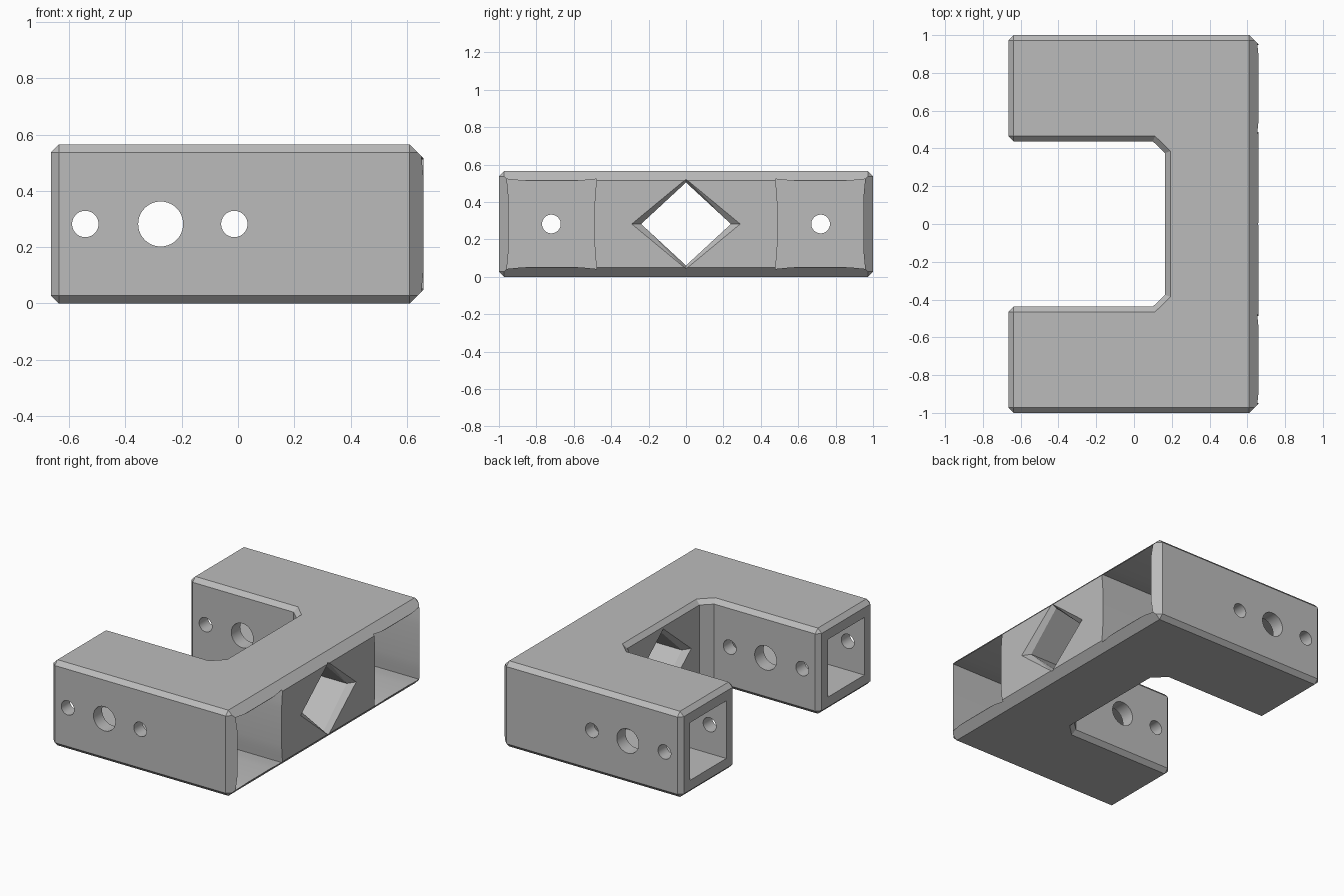
import bpy, bmesh
from math import cos, sin, pi, radians

cube = bpy.data.objects.get("Cube")
if cube:
    bpy.data.objects.remove(cube, do_unlink=True)

HEIGHT = 0.565
MID = HEIGHT / 2
ARM = 0.72            # centre line of each arm
C, E = 0.028, 0.05    # small chamfer, right end chamfer

grey = bpy.data.materials.new("plain_grey")
grey.use_nodes = True
grey.diffuse_color = (0.5, 0.5, 0.5, 1)
grey.node_tree.nodes["Principled BSDF"].inputs["Base Color"].default_value = (0.5, 0.5, 0.5, 1)


def loft(name, rings):
    """Closed solid through matching rings of points."""
    bm = bmesh.new()
    loops = [[bm.verts.new(p) for p in ring] for ring in rings]
    n = len(loops[0])
    for a, b in zip(loops, loops[1:]):
        for i in range(n):
            j = (i + 1) % n
            bm.faces.new((a[i], a[j], b[j], b[i]))
    bm.faces.new(loops[0][::-1])
    bm.faces.new(loops[-1])
    bmesh.ops.remove_doubles(bm, verts=bm.verts, dist=0.0005)
    bmesh.ops.recalc_face_normals(bm, faces=bm.faces)
    mesh = bpy.data.meshes.new(name)
    bm.to_mesh(mesh)
    bm.free()
    mesh.materials.append(grey)
    obj = bpy.data.objects.new(name, mesh)
    bpy.context.collection.objects.link(obj)
    return obj


def outline(z, d, e):
    """C-shaped outline, inset by d, and by e along the right end."""
    half = [(0.165 + d, 0.375 + 0.41 * d), (0.10 + 0.41 * d, 0.437 + d),
            (C - 0.665, 0.437 + d), (d - 0.665, 0.437 + C),
            (d - 0.665, 1 - C), (C - 0.665, 1 - d),
            (0.66 - E, 1 - d), (0.66 - e, min(1 - E + e, 1 - d))]
    pts = half + [(x, -y) for x, y in reversed(half)]
    return [(x, y, z) for x, y in pts]


def along_x(name, shape, stations, y=0):
    """Cutter along x; stations are (x, width scale, height scale)."""
    return loft(name, [[(x, y + u * a, MID + v * b) for u, v in shape]
                       for x, a, b in stations])


def circle(r, n=40):
    return [(r * cos(2 * pi * i / n), r * sin(2 * pi * i / n)) for i in range(n)]


# Chamfered C-shaped body
layers = [(0, C, E), (C, 0, E - C), (E, 0, 0)]
rings = [outline(*l) for l in layers]
rings += [outline(HEIGHT - z, d, e) for z, d, e in reversed(layers)]
body = loft("bracket_body", rings)

square = [(1, 1), (-1, 1), (-1, -1), (1, -1)]
diamond = [(1, 0), (0, 1), (-1, 0), (0, -1)]

# Pocket shape: square with corners relieved slightly outwards
corner = [(0.23, 0.12), (0.233, 0.17), (0.237, 0.21), (0.24, 0.24),
          (0.21, 0.237), (0.17, 0.233), (0.12, 0.23)]
pocket = []
for _ in range(4):
    pocket += corner
    corner = [(-v, u) for u, v in corner]

cutters = []
for s in (-1, 1):
    # Square socket in the arm tip, wide pocket at the right end, joining hole
    cutters.append(along_x("socket_cutter", square, [(-0.8, 0.19, 0.19), (0.13, 0.19, 0.19)], s * ARM))
    cutters.append(along_x("pocket_cutter", pocket, [(0.25, 1, 1), (0.8, 1, 1)], s * (ARM - 0.002)))
    cutters.append(along_x("joining_hole_cutter", circle(0.05), [(0.05, 1, 1), (0.35, 1, 1)], s * ARM))

# Flared diamond window through the spine
big, small = (0.29, 0.24), (0.24, 0.222)
cutters.append(along_x("diamond_cutter", diamond, [
    (0.1, *big), (0.165, *big), (0.2, *small), (0.625, *small), (0.66, *big), (0.75, *big)]))

# Cross holes through both arms
for x, r in ((-0.543, 0.047), (-0.275, 0.08), (-0.013, 0.047)):
    cutters.append(loft("cross_hole_cutter", [
        [(x + u, y, MID + v) for u, v in circle(r)] for y in (-1.2, 1.2)]))

# Cut everything out of the body
bpy.ops.object.select_all(action="DESELECT")
bpy.context.view_layer.objects.active = body
body.select_set(True)
for cutter in cutters:
    cutter.hide_render = True
    mod = body.modifiers.new("cut", "BOOLEAN")
    mod.operation = "DIFFERENCE"
    mod.solver = "EXACT"
    mod.object = cutter
    bpy.ops.object.modifier_apply(modifier=mod.name)
    bpy.data.objects.remove(cutter, do_unlink=True)

bpy.ops.object.shade_smooth_by_angle(angle=radians(20))
